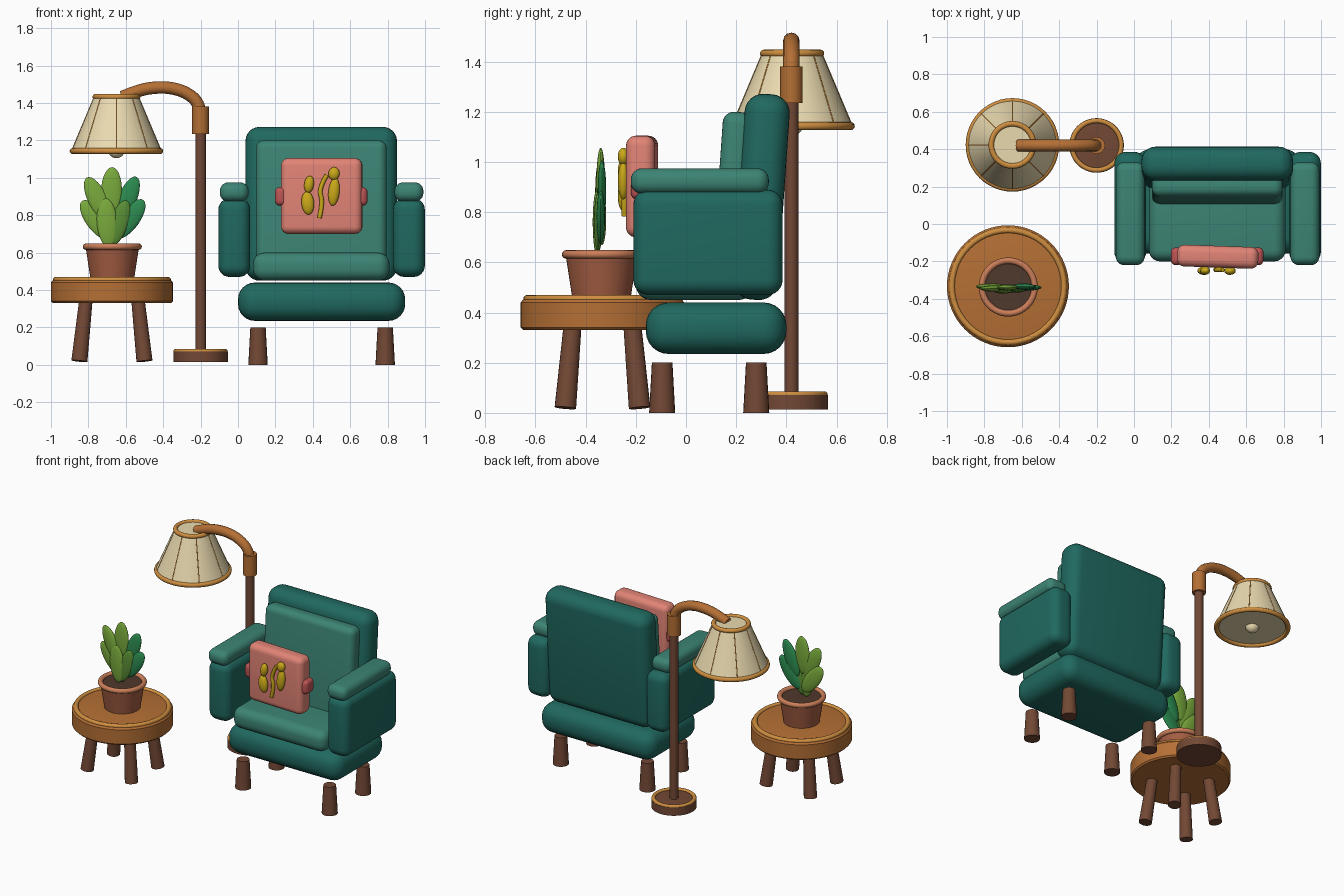
import bpy, bmesh
from math import radians, cos, sin, pi
from mathutils import Matrix, Vector

if "Cube" in bpy.data.objects:
    bpy.data.objects.remove(bpy.data.objects["Cube"])


def mat(name, *c):
    m = bpy.data.materials.new(name)
    m.diffuse_color = (*c, 1)
    m.use_nodes = True
    m.node_tree.nodes["Principled BSDF"].inputs["Base Color"].default_value = m.diffuse_color
    return m


TEAL = mat("dark_teal", 0.014, 0.14, 0.115)
TEAL2 = mat("light_teal", 0.045, 0.23, 0.175)
PINK = mat("pink", 0.76, 0.23, 0.18)
ROSE = mat("rose", 0.52, 0.09, 0.09)
GOLD = mat("yellow", 0.6, 0.4, 0.01)
WOOD = mat("wood", 0.46, 0.16, 0.035)
TRIM = mat("light_wood", 0.62, 0.27, 0.05)
DARK = mat("dark_wood", 0.17, 0.065, 0.035)
CLAY = mat("clay", 0.37, 0.11, 0.055)
CLAY2 = mat("clay_rim", 0.6, 0.21, 0.1)
SOIL = mat("soil", 0.08, 0.04, 0.025)
CREAM = mat("cream", 0.82, 0.7, 0.43)
LEAF = mat("leaf_light", 0.19, 0.4, 0.045)
LEAF2 = mat("leaf_mid", 0.1, 0.27, 0.035)
LEAF3 = mat("leaf_dark", 0.025, 0.26, 0.08)


def add(name, bm, m, matrix=Matrix()):
    bmesh.ops.recalc_face_normals(bm, faces=bm.faces)
    me = bpy.data.meshes.new(name)
    bm.to_mesh(me)
    bm.free()
    me.transform(matrix)
    me.materials.append(m)
    ob = bpy.data.objects.new(name, me)
    bpy.context.collection.objects.link(ob)
    return ob


def rbox(name, lo, hi, r, m, tilt=0, turn=0):
    """Rounded box between two corners, tilted about x and turned about z."""
    lo, hi = Vector(lo), Vector(hi)
    bm = bmesh.new()
    bmesh.ops.create_cube(bm, size=1)
    bmesh.ops.scale(bm, vec=hi - lo, verts=bm.verts)
    bmesh.ops.bevel(bm, geom=bm.edges[:], offset=r, segments=6, profile=0.5, affect='EDGES')
    rot = Matrix.Rotation(radians(turn), 4, 'Z') @ Matrix.Rotation(radians(tilt), 4, 'X')
    return add(name, bm, m, Matrix.Translation((lo + hi) / 2) @ rot)


def lathe(name, profile, x, y, m, n=48):
    """Solid of revolution from (radius, z) points with flat caps."""
    bm = bmesh.new()
    rings = [[bm.verts.new((r * cos(2 * pi * i / n), r * sin(2 * pi * i / n), z)) for i in range(n)]
             for r, z in profile]
    for a, b in zip(rings, rings[1:]):
        for i in range(n):
            j = (i + 1) % n
            bm.faces.new((a[i], a[j], b[j], b[i]))
    bm.faces.new(rings[0])
    bm.faces.new(rings[-1])
    return add(name, bm, m, Matrix.Translation((x, y, 0)))


def ring(name, x, y, z, R, r, m):
    bpy.ops.mesh.primitive_torus_add(location=(x, y, z), major_radius=R, minor_radius=r,
                                     major_segments=48, minor_segments=12)
    bpy.context.object.name = name
    bpy.context.object.data.materials.append(m)


def rod(name, a, b, ra, rb, m, n=20):
    a, b = Vector(a), Vector(b)
    bm = bmesh.new()
    bmesh.ops.create_cone(bm, cap_ends=True, segments=n, radius1=ra, radius2=rb, depth=(b - a).length)
    q = (b - a).to_track_quat('Z', 'Y').to_matrix().to_4x4()
    return add(name, bm, m, Matrix.Translation((a + b) / 2) @ q)


def blob(name, c, size, m, lean=0):
    """Ellipsoid leaning to the right (seen from the front) by lean degrees."""
    bm = bmesh.new()
    bmesh.ops.create_uvsphere(bm, u_segments=24, v_segments=14, radius=1)
    bmesh.ops.scale(bm, vec=size, verts=bm.verts)
    return add(name, bm, m, Matrix.Translation(c) @ Matrix.Rotation(radians(lean), 4, 'Y'))


def tube(name, pts, r, m):
    cu = bpy.data.curves.new(name, 'CURVE')
    cu.dimensions = '3D'
    cu.bevel_depth, cu.bevel_resolution, cu.use_fill_caps = r, 4, True
    sp = cu.splines.new('NURBS')
    sp.points.add(len(pts) - 1)
    for p, co in zip(sp.points, pts):
        p.co = (*co, 1)
    sp.use_endpoint_u, sp.order_u, sp.resolution_u = True, 3, 8
    cu.materials.append(m)
    bpy.context.collection.objects.link(bpy.data.objects.new(name, cu))


# Armchair
CX = 0.447
rbox("chair_base", (0, -0.16, 0.235), (0.894, 0.4, 0.44), 0.09, TEAL)
rbox("seat_cushion", (0.08, -0.2, 0.45), (0.81, 0.27, 0.6), 0.06, TEAL2)
rbox("chair_back", (0.04, 0.21, 0.45), (0.85, 0.39, 1.272), 0.075, TEAL, tilt=-4)
rbox("back_cushion", (0.095, 0.125, 0.5), (0.795, 0.245, 1.2), 0.045, TEAL2, tilt=-4)
for side, s in (("left", -1), ("right", 1)):
    x = CX + s * 0.467
    rbox(side + "_arm", (x - 0.085, -0.21, 0.47), (x + 0.085, 0.385, 0.89), 0.06, TEAL)
    rbox(side + "_arm_pad", (x - 0.077, -0.22, 0.873), (x + 0.077, 0.33, 0.975), 0.045, TEAL2)
    for end, y in (("front", -0.095), ("back", 0.28)):
        lx = CX + s * 0.34
        rod(f"chair_{end}_{side}_leg", (lx, y, 0), (lx, y, 0.2), 0.052, 0.041, DARK)

# Pillow with side knobs and a leaf motif
rbox("pillow", (0.23, -0.233, 0.7), (0.665, -0.117, 1.105), 0.04, PINK, turn=-2)
for side, x in (("left", 0.229), ("right", 0.661)):
    rbox(side + "_pillow_knob", (x - 0.032, -0.22, 0.85), (x + 0.032, -0.125, 0.95), 0.028, ROSE)
for i, (x, z, w, h, t) in enumerate([(0.38, 0.965, 0.026, 0.046, 8), (0.373, 0.865, 0.034, 0.062, -5),
                                     (0.513, 1.022, 0.03, 0.035, 5), (0.513, 0.925, 0.03, 0.075, 6)]):
    blob(f"motif_petal_{i}", (x, -0.25, z), (w, 0.022, h), GOLD, t)
tube("motif_stem", [(0.475, -0.245, 1.015), (0.43, -0.245, 0.94), (0.455, -0.245, 0.87),
                    (0.435, -0.245, 0.785)], 0.012, GOLD)

# Round side table
TX, TY = -0.674, -0.333
lathe("table_top", [(0.316, 0.33), (0.326, 0.34), (0.326, 0.44), (0.316, 0.452), (0.29, 0.458)], TX, TY, WOOD, 64)
ring("table_rim", TX, TY, 0.454, 0.3, 0.016, TRIM)
for sx in (-1, 1):
    for sy in (-1, 1):
        rod("table_leg", (TX + sx * 0.174, TY + sy * 0.148, 0.02), (TX + sx * 0.14, TY + sy * 0.12, 0.34),
            0.043, 0.036, DARK)

# Potted plant
PX, PY = -0.672, -0.337
lathe("pot", [(0.116, 0.455), (0.142, 0.625)], PX, PY, CLAY)
lathe("soil", [(0.12, 0.61), (0.132, 0.632)], PX, PY, SOIL)
ring("pot_rim", PX, PY, 0.632, 0.141, 0.017, CLAY2)
leaves = [(-0.677, -0.34, 0.925, 0.056, 0.132, 2, LEAF), (-0.75, -0.345, 0.885, 0.052, 0.13, -26, LEAF),
          (-0.76, -0.335, 0.775, 0.054, 0.125, -36, LEAF), (-0.592, -0.335, 0.885, 0.05, 0.13, 22, LEAF3),
          (-0.58, -0.34, 0.78, 0.054, 0.125, 36, LEAF3), (-0.7, -0.355, 0.76, 0.055, 0.13, -4, LEAF),
          (-0.635, -0.35, 0.76, 0.048, 0.125, 18, LEAF2)]
for i, (x, y, z, w, h, t, m) in enumerate(leaves):
    blob(f"leaf_{i}", (x, y, z), (w, 0.017, h), m, t)

# Floor lamp stand
LX, LY = -0.2, 0.42
lathe("lamp_base", [(0.146, 0.014), (0.146, 0.072), (0.125, 0.074)], LX, LY, DARK)
ring("lamp_base_rim", LX, LY, 0.073, 0.132, 0.013, TRIM)
rod("lamp_pole", (LX, LY, 0.07), (LX, LY, 1.3), 0.028, 0.028, DARK, 24)
rod("lamp_collar", (LX, LY, 1.235), (LX, LY, 1.38), 0.045, 0.045, WOOD, 24)
tube("lamp_arm", [(LX, LY, 1.33), (-0.205, LY, 1.4), (-0.28, LY, 1.46), (-0.37, LY, 1.484),
                  (-0.46, LY, 1.482), (-0.54, LY, 1.465), (-0.62, LY, 1.432)], 0.033, WOOD)

# Lamp shade with ribs and bulb
SX, SY = -0.65, 0.423
lathe("lamp_shade", [(0.24, 1.145), (0.118, 1.435)], SX, SY, CREAM)
ring("shade_bottom_ring", SX, SY, 1.143, 0.234, 0.016, TRIM)
ring("shade_top_ring", SX, SY, 1.433, 0.113, 0.015, TRIM)
for i in range(8):
    c, s = cos(i * pi / 4), sin(i * pi / 4)
    rod("shade_rib", (SX + 0.238 * c, SY + 0.238 * s, 1.145), (SX + 0.116 * c, SY + 0.116 * s, 1.435),
        0.004, 0.004, TRIM, 8)
blob("bulb", (SX, SY, 1.15), (0.045, 0.045, 0.045), CREAM)

# Smooth shading with crisp edges
for ob in bpy.context.collection.objects:
    ob.select_set(ob.type == 'MESH')
    if ob.type == 'MESH':
        bpy.context.view_layer.objects.active = ob
bpy.ops.object.shade_smooth_by_angle(angle=radians(35))
